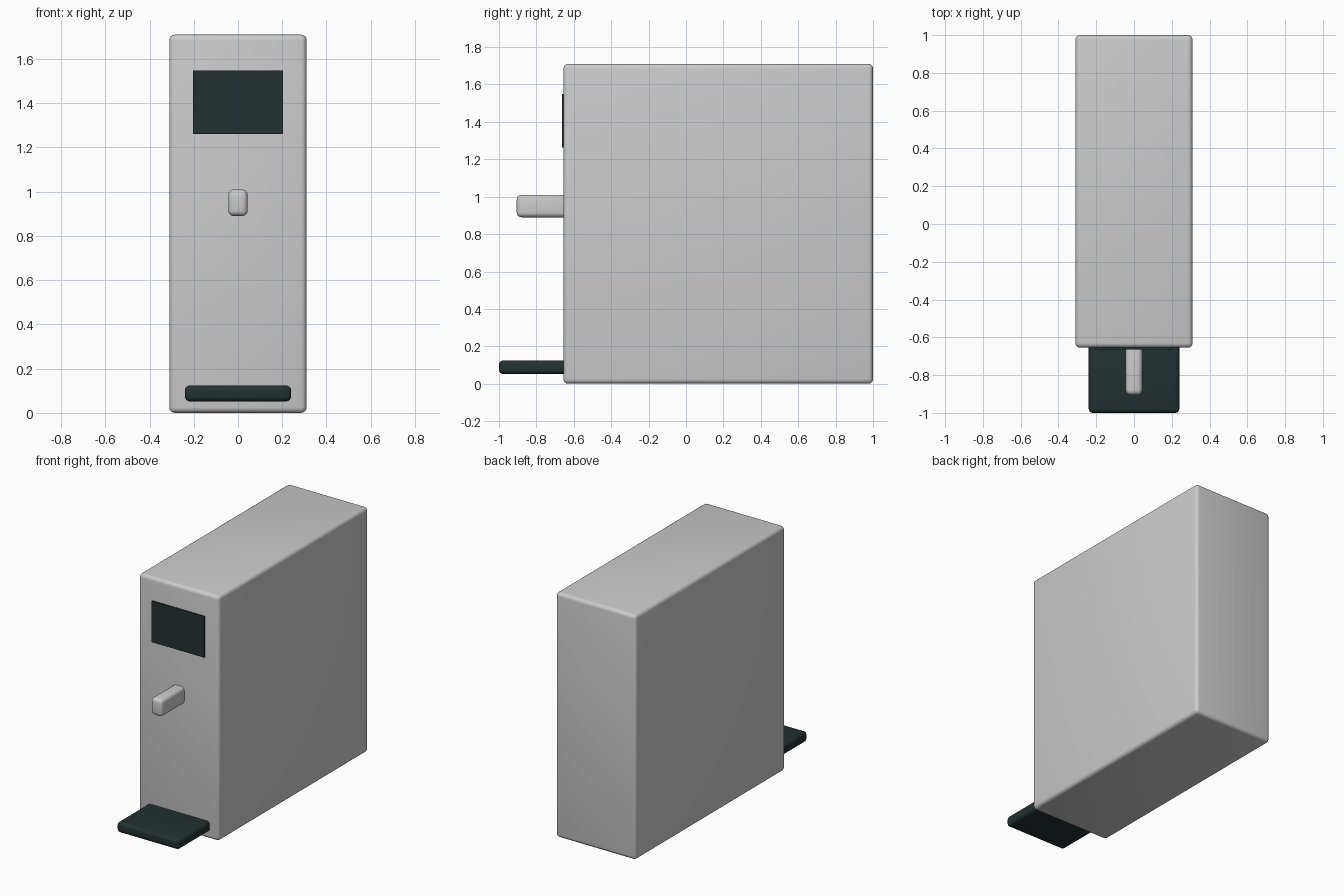
import bpy

old = bpy.data.objects.get("Cube")
if old:
    bpy.data.objects.remove(old, do_unlink=True)


def material(name, rgb):
    mat = bpy.data.materials.new(name)
    mat.use_nodes = True
    mat.diffuse_color = (*rgb, 1)
    mat.node_tree.nodes["Principled BSDF"].inputs["Base Color"].default_value = (*rgb, 1)
    return mat


def box(name, low, high, mat, bevel=0.0, segments=4):
    """Box between two corners, with optional rounded edges."""
    centre = [(a + b) / 2 for a, b in zip(low, high)]
    bpy.ops.mesh.primitive_cube_add(size=1, location=centre)
    obj = bpy.context.object
    obj.name = name
    obj.scale = [b - a for a, b in zip(low, high)]
    bpy.ops.object.transform_apply(location=False, rotation=False, scale=True)
    obj.data.materials.append(mat)
    if bevel:
        mod = obj.modifiers.new("Rounded edges", 'BEVEL')
        mod.width = bevel
        mod.segments = segments
        bpy.ops.object.shade_smooth()
    return obj


grey = material("light grey", (0.6, 0.6, 0.6))
dark = material("dark slate", (0.018, 0.03, 0.03))

# Tall machine housing
box("housing", (-0.31, -0.655, 0), (0.31, 1.0, 1.71), grey, 0.025)

# Display panel, slightly proud of the front
box("display", (-0.203, -0.664, 1.262), (0.203, -0.645, 1.549), dark)

# Dispensing spout
box("spout", (-0.044, -0.905, 0.89), (0.044, -0.6, 1.01), grey, 0.025)

# Drip tray
box("drip_tray", (-0.24, -1.0, 0.052), (0.24, -0.6, 0.124), dark, 0.022)
